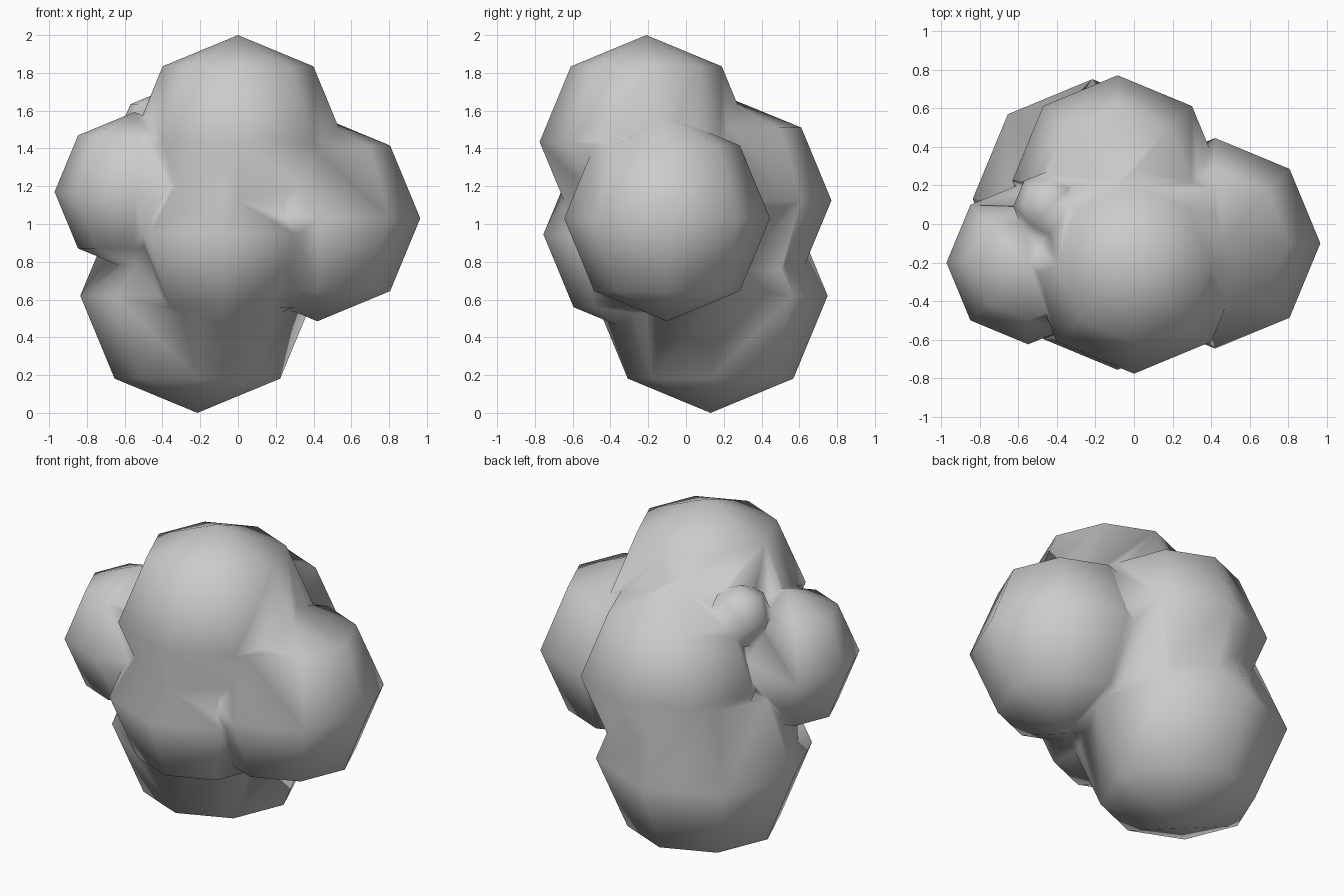
import bpy

if "Cube" in bpy.data.objects:
    bpy.data.objects.remove(bpy.data.objects["Cube"])

# lobes of the lumpy cluster: centre x, y, z and radius
LOBES = [
    (0.00, -0.21, 1.435, 0.565),    # top
    (0.42, -0.10, 1.03, 0.545),     # right
    (-0.085, 0.225, 1.125, 0.545),  # back
    (-0.085, -0.21, 0.945, 0.545),  # front
    (-0.215, 0.13, 0.62, 0.62),     # bottom
    (-0.548, -0.20, 1.17, 0.423),   # left
    (-0.435, 0.09, 1.50, 0.19),     # small bump
]


def lobe(name, x, y, z, r):
    bpy.ops.mesh.primitive_uv_sphere_add(segments=8, ring_count=4, radius=r,
                                         location=(x, y, z))
    ob = bpy.context.object
    ob.name = name
    return ob


# fuse all lobes into one skin
cluster = lobe("lumpy_cluster", *LOBES[0])
helpers = []
for i, spec in enumerate(LOBES[1:]):
    part = lobe(f"lobe_{i}", *spec)
    part.hide_render = True
    mod = cluster.modifiers.new("union", 'BOOLEAN')
    mod.operation = 'UNION'
    mod.solver = 'EXACT'
    mod.object = part
    helpers.append(part)

# tidy the seams
weld = cluster.modifiers.new("weld", 'WELD')
weld.merge_threshold = 0.03

bpy.ops.object.select_all(action='DESELECT')
cluster.select_set(True)
bpy.context.view_layer.objects.active = cluster
for mod in list(cluster.modifiers):
    bpy.ops.object.modifier_apply(modifier=mod.name)
for part in helpers:
    bpy.data.objects.remove(part, do_unlink=True)

# soft shading across the whole skin
bpy.ops.object.shade_smooth()
